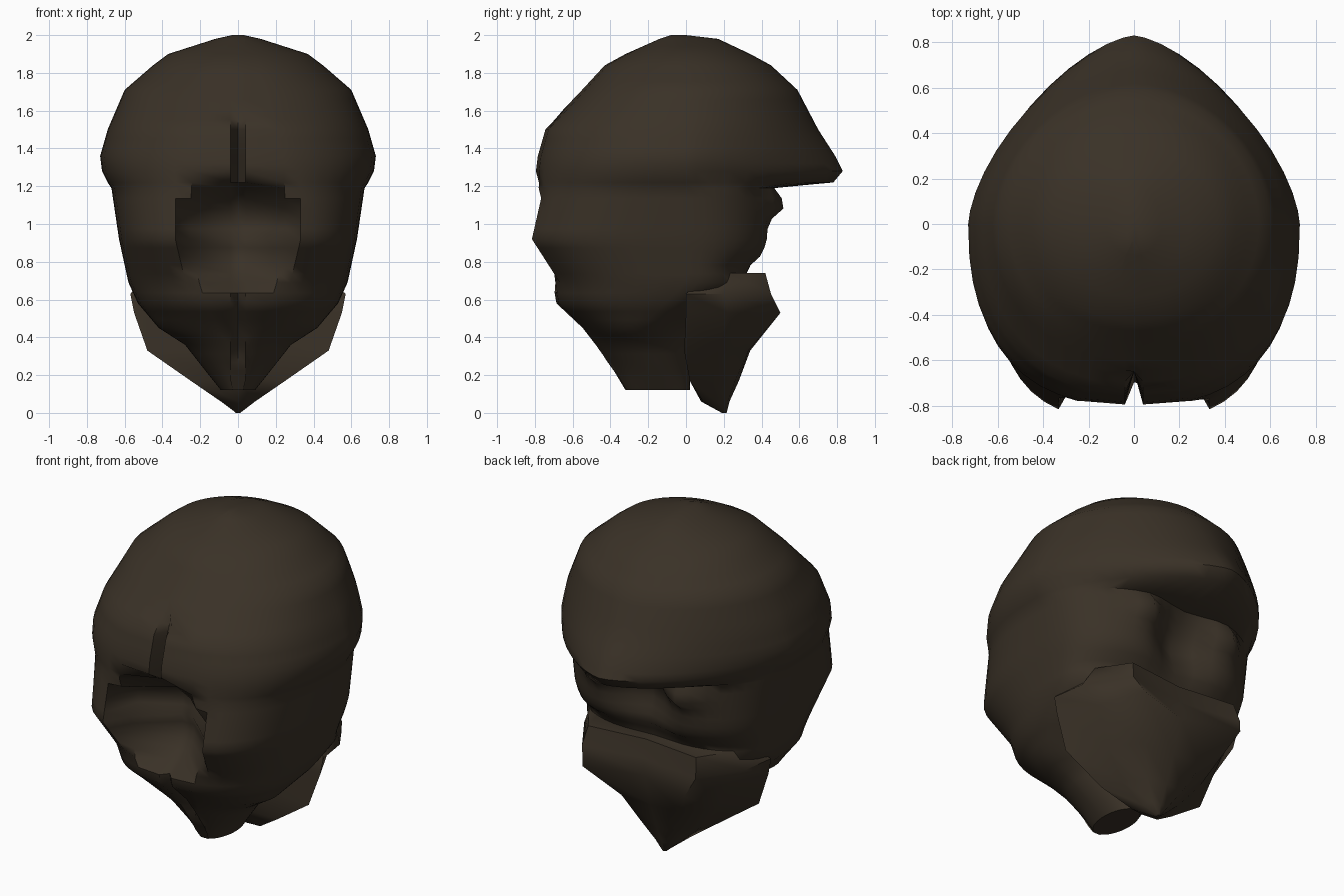
import bpy, bmesh, math

hair = bpy.data.materials.new("dark brown")
hair.diffuse_color = (0.042, 0.031, 0.02, 1)


def finish(bm, name, angle):
    bmesh.ops.recalc_face_normals(bm, faces=bm.faces)
    me = bpy.data.meshes.new(name)
    bm.to_mesh(me)
    bm.free()
    ob = bpy.data.objects.new(name, me)
    bpy.context.collection.objects.link(ob)
    me.materials.append(hair)
    bpy.context.view_layer.objects.active = ob
    ob.select_set(True)
    bpy.ops.object.shade_smooth_by_angle(angle=math.radians(angle))
    ob.select_set(False)
    return ob


def loft(bm, rings):
    rows = [[bm.verts.new(p) for p in r] for r in rings]
    for a, b in zip(rows, rows[1:]):
        n = len(a)
        for i in range(n):
            j = (i + 1) % n
            bm.faces.new((a[i], a[j], b[j], b[i]))
    bm.faces.new(rows[0])
    bm.faces.new(rows[-1])


# Main shell rings: height, half width, front y, back y, front and back squareness
KEYS = [
    (2.00, 0.03, -0.08, 0.00, 2, 2),
    (1.98, 0.12, -0.14, 0.17, 2, 2),
    (1.90, 0.37, -0.32, 0.34, 2, 2),
    (1.84, 0.45, -0.43, 0.45, 2, 2),
    (1.71, 0.60, -0.55, 0.59, 2.1, 1.9),
    (1.50, 0.69, -0.75, 0.70, 2.3, 1.7),
    (1.36, 0.73, -0.79, 0.79, 2.4, 1.55),
    (1.28, 0.72, -0.80, 0.83, 2.5, 1.5),
    (1.22, 0.69, -0.80, 0.78, 2.6, 1.5),
    (1.19, 0.67, -0.80, 0.50, 2.7, 2.2),
    (0.92, 0.63, -0.86, 0.47, 3.0, 2.4),
    (0.69, 0.58, -0.71, 0.40, 2.6, 2.4),
    (0.58, 0.53, -0.69, 0.22, 2.4, 2.2),
    (0.45, 0.42, -0.55, 0.06, 2.0, 2),
    (0.36, 0.28, -0.48, 0.03, 1.8, 2),
    (0.22, 0.17, -0.38, 0.02, 1.8, 2),
    (0.12, 0.09, -0.32, 0.02, 2, 2),
]
SEG = 48


def shell_ring(z, w, yf, yb, nf, nb):
    yc = 0.0 if z > 0.7 else (yf + yb) / 2 * min(1, (0.7 - z) / 0.25)
    if not yf < yc < yb:
        yc = (yf + yb) / 2
    pts = []
    for i in range(SEG):
        a = 2 * math.pi * i / SEG
        c, s = math.cos(a), math.sin(a)
        n = nb if s >= 0 else nf
        x = w * math.copysign(abs(c) ** (2 / n), c) if abs(c) > 1e-6 else 0.0
        y = abs(s) ** (2 / n) * ((yb - yc) if s >= 0 else (yf - yc)) + yc
        k = i - SEG * 3 // 4
        if abs(k) == 1:                       # narrow strip beside the parting
            x = math.copysign(min(0.04, w * 0.3), k)
        if s < -0.1:
            # bowl-shaped hollow at the front
            h = (1.24 - z) if z > 1.0 else (z - 0.64)
            q = (x / 0.33) ** 2 + ((z - 0.96) / (0.27 if z > 0.96 else 0.32)) ** 2
            if q < 1:
                y += 0.38 * (1 - q) ** (0.5 if z > 0.96 else 0.9)
            elif k == 0 and 0.3 < z < 1.65:   # central parting groove
                y = max(y, -0.65) if z > 0.9 else y + 0.05
        elif s > 0.1 and 0.62 < z < 1.2:
            # sunken middle and raised cheeks of the face opening
            y -= 0.17 * math.exp(-(x / 0.18) ** 2 - ((z - 1.0) / 0.2) ** 2)
            y += 0.08 * math.exp(-((abs(x) - 0.28) / 0.09) ** 2 - ((z - 1.1) / 0.06) ** 2)
            # hollow below the cheeks
            y -= 0.08 * math.exp(-((z - 0.75) / 0.06) ** 2) * s
        pts.append((x, y, z))
    return pts


rings = []
for a, b in zip(KEYS, KEYS[1:]):
    steps = max(1, round((a[0] - b[0]) / 0.05))
    for t in range(steps):
        f = t / steps
        rings.append(shell_ring(*[p + (q - p) * f for p, q in zip(a, b)]))
rings.append(shell_ring(*KEYS[-1]))
bm = bmesh.new()
loft(bm, rings)
finish(bm, "head_shell", 50)

# Jaw piece: right half outlines from front centre to back centre, mirrored
JAW = [
    (0.74, [(0, 0.10), (0.44, 0.12), (0.48, 0.24), (0.36, 0.42), (0, 0.38)]),
    (0.63, [(0, 0.02), (0.57, 0.00), (0.54, 0.20), (0.38, 0.45), (0, 0.40)]),
    (0.53, [(0, 0.02), (0.55, 0.00), (0.44, 0.22), (0.34, 0.50), (0, 0.40)]),
    (0.33, [(0, 0.00), (0.48, -0.01), (0.33, 0.17), (0.20, 0.33), (0, 0.34)]),
    (0.17, [(0, 0.02), (0.25, 0.02), (0.20, 0.14), (0.12, 0.26), (0, 0.28)]),
    (0.06, [(0, 0.08), (0.09, 0.09), (0.08, 0.16), (0.05, 0.22), (0, 0.23)]),
    (0.00, [(0, 0.19), (0.01, 0.19), (0.012, 0.2), (0.01, 0.21), (0, 0.215)]),
]
bm = bmesh.new()
loft(bm, [[(x, y, z) for x, y in h] + [(-x, y, z) for x, y in h[-2:0:-1]] for z, h in JAW])
finish(bm, "jaw", 60)
